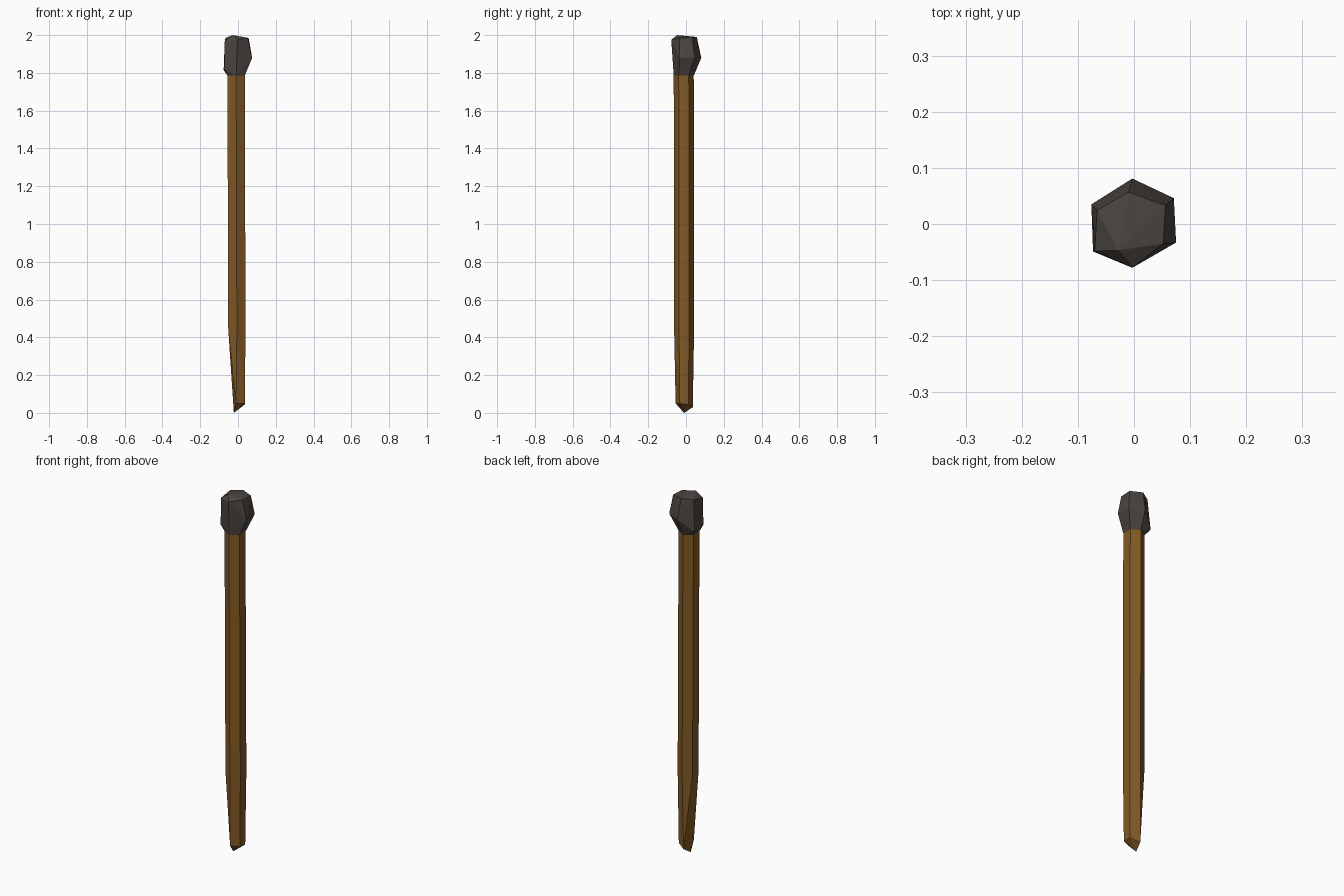
import bpy, bmesh, math

if "Cube" in bpy.data.objects:
    bpy.data.objects.remove(bpy.data.objects["Cube"])


def material(name, rgb):
    m = bpy.data.materials.new(name)
    m.diffuse_color = (*rgb, 1)
    m.use_nodes = True
    m.node_tree.nodes["Principled BSDF"].inputs["Base Color"].default_value = m.diffuse_color
    return m


def faceted_hull(name, points, mat):
    """Flat-shaded convex chunk, like a whittled or chipped solid."""
    bm = bmesh.new()
    verts = [bm.verts.new(p) for p in points]
    bmesh.ops.convex_hull(bm, input=verts)
    loose = [v for v in bm.verts if not v.link_faces]
    bmesh.ops.delete(bm, geom=loose, context='VERTS')
    bmesh.ops.recalc_face_normals(bm, faces=bm.faces)
    me = bpy.data.meshes.new(name)
    bm.to_mesh(me)
    bm.free()
    me.materials.append(mat)
    ob = bpy.data.objects.new(name, me)
    bpy.context.collection.objects.link(ob)
    return ob


def hex_ring(cx, cy, r, z):
    return [(cx + r * math.cos(math.radians(30 + 60 * i)),
             cy + r * math.sin(math.radians(30 + 60 * i)), z) for i in range(6)]


wood = material("brown wood", (0.225, 0.10, 0.018))
char = material("charred grey", (0.07, 0.058, 0.050))

# Where the shaft meets the head
collar = hex_ring(-0.010, -0.012, 0.053, 1.785)

# Shaft: hexagonal stick, left side whittled to a point at the foot
foot = [(-0.010, -0.055, 0.05), (0.036, -0.034, 0.05), (0.036, 0.012, 0.045),
        (-0.010, 0.036, 0.03), (-0.022, -0.010, 0.0)]
faceted_hull("shaft", collar + hex_ring(-0.006, -0.010, 0.053, 0.45) + foot, wood)

# Head: irregular chipped lump
crown = [(-0.010, 0.057, 1.99), (0.056, 0.033, 1.985), (0.052, -0.035, 1.985),
         (-0.028, -0.047, 2.0), (-0.066, 0.024, 1.985)]
girth = [(-0.003, 0.081, 1.88), (0.071, 0.046, 1.88), (0.075, -0.033, 1.88),
         (-0.003, -0.078, 1.975), (-0.070, -0.048, 1.97),
         (-0.073, -0.049, 1.82), (-0.076, 0.035, 1.815)]
faceted_hull("head", collar + crown + girth, char)
